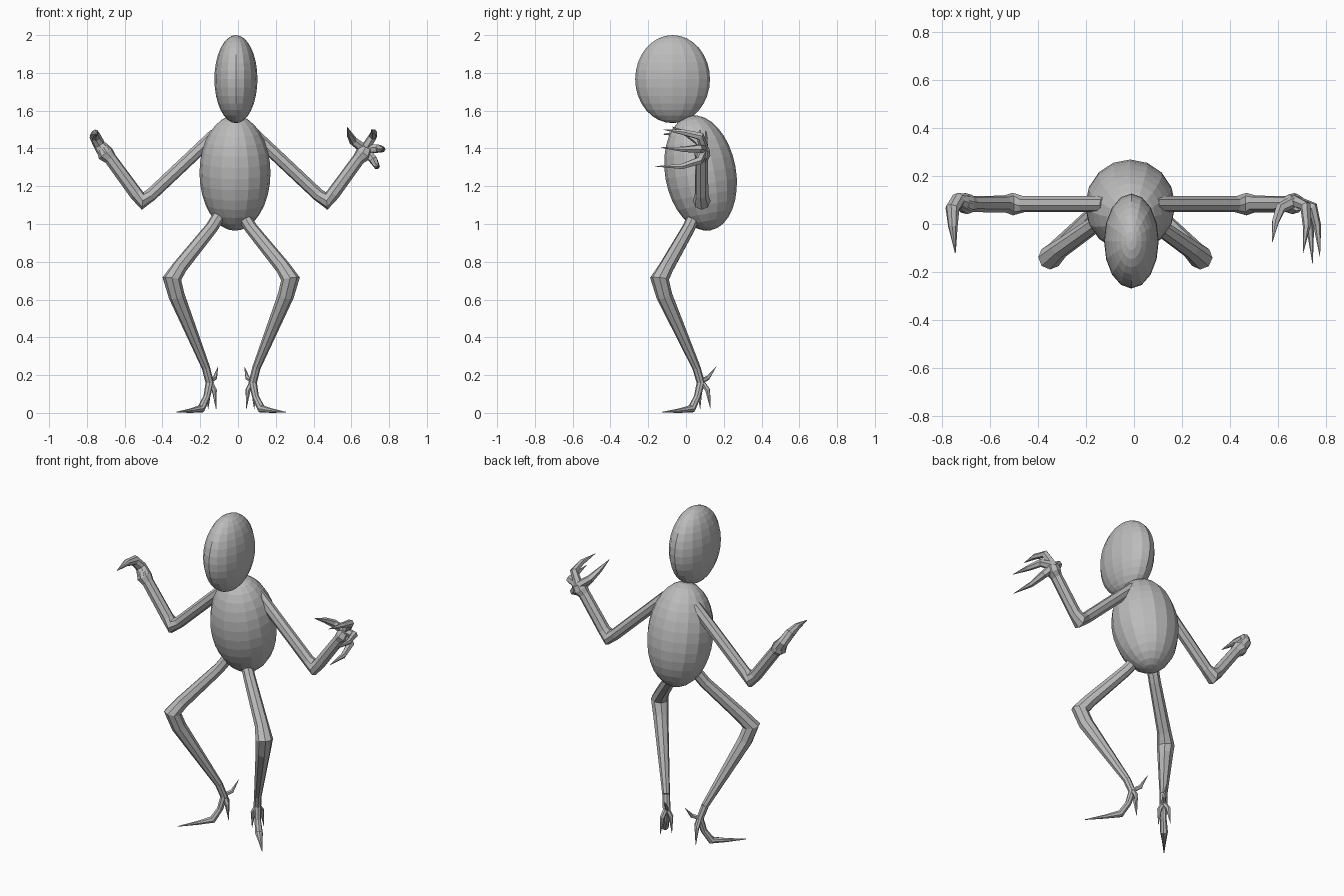
import bpy, bmesh, math
from mathutils import Vector

grey = bpy.data.materials.new("plain grey")
grey.diffuse_color = (0.5, 0.5, 0.5, 1)


def finish(name, bm):
    bmesh.ops.recalc_face_normals(bm, faces=bm.faces[:])
    me = bpy.data.meshes.new(name)
    bm.to_mesh(me)
    bm.free()
    me.materials.append(grey)
    ob = bpy.data.objects.new(name, me)
    bpy.context.collection.objects.link(ob)
    return ob


def ellipsoid(name, centre, radii, tilt=0):
    bm = bmesh.new()
    bmesh.ops.create_uvsphere(bm, u_segments=16, v_segments=16, radius=1)
    ob = finish(name, bm)
    ob.location, ob.scale = centre, radii
    ob.rotation_euler.x = math.radians(tilt)


def tube(name, pts, sides=8, mirror_x=None):
    """Faceted tube through (x, y, z, radius) points; mirror_x reflects it."""
    if mirror_x is not None:
        pts = [(2 * mirror_x - x, y, z, r) for x, y, z, r in pts]
    co = [Vector(p[:3]) for p in pts]
    bm = bmesh.new()
    rings, side = [], None
    for i, c in enumerate(co):
        t = Vector()
        if i > 0:
            t += (c - co[i - 1]).normalized()
        if i < len(co) - 1:
            t += (co[i + 1] - c).normalized()
        t.normalize()
        if side is None:
            side = t.orthogonal()
        side = (side - t * side.dot(t)).normalized()
        up = t.cross(side)
        rings.append([bm.verts.new(c + pts[i][3] * (
            math.cos(a) * side + math.sin(a) * up))
            for a in (2 * math.pi * k / sides for k in range(sides))])
    for a, b in zip(rings, rings[1:]):
        for k in range(sides):
            n = (k + 1) % sides
            bm.faces.new((a[k], a[n], b[n], b[k]))
    bm.faces.new(rings[0])
    bm.faces.new(rings[-1])
    return finish(name, bm)


# Head and leaning body
ellipsoid("head", (-0.011, -0.071, 1.767), (0.114, 0.198, 0.233))
ellipsoid("body", (-0.016, 0.077, 1.27), (0.188, 0.188, 0.308), 10)

# Arms (left side values, mirrored)
arm = [(-0.12, 0.083, 1.475, 0.034), (-0.46, 0.083, 1.155, 0.034),
       (-0.505, 0.083, 1.122, 0.047), (-0.54, 0.083, 1.16, 0.036),
       (-0.675, 0.083, 1.345, 0.034), (-0.70, 0.085, 1.37, 0.045),
       (-0.715, 0.09, 1.40, 0.036)]

# Legs with forward toe, mirrored
leg = [(-0.09, 0.05, 1.06, 0.034), (-0.14, 0.015, 0.98, 0.034),
       (-0.31, -0.105, 0.77, 0.04), (-0.35, -0.14, 0.71, 0.05),
       (-0.325, -0.115, 0.62, 0.043), (-0.17, 0.055, 0.24, 0.022)]
toe = [(-0.17, 0.055, 0.24, 0.022), (-0.15, 0.078, 0.16, 0.022),
       (-0.165, 0.06, 0.085, 0.018), (-0.195, 0.03, 0.022, 0.022),
       (-0.25, -0.035, 0.012, 0.012), (-0.325, -0.125, 0.004, 0.002)]

# Back spur and two hanging rear claws
spur = [(-0.155, 0.075, 0.165, 0.014), (-0.122, 0.115, 0.185, 0.012),
        (-0.106, 0.16, 0.245, 0.001)]
claw_in = [(-0.15, 0.08, 0.17, 0.014), (-0.125, 0.072, 0.12, 0.014),
           (-0.116, 0.075, 0.02, 0.001)]
claw_out = [(-0.15, 0.08, 0.17, 0.014), (-0.155, 0.115, 0.12, 0.014),
            (-0.158, 0.13, 0.02, 0.001)]

for label, arm_mid, leg_mid in (("left", None, None), ("right", -0.018, -0.036)):
    tube(label + "_arm", arm, 8, arm_mid)
    tube(label + "_leg", leg, 8, leg_mid)
    tube(label + "_front_toe", toe, 8, leg_mid)
    for part, pts in (("spur", spur), ("inner_claw", claw_in), ("outer_claw", claw_out)):
        tube(label + "_" + part, pts, 6, leg_mid)

# Closed hand, fingers in one hooked claw
tube("closed_hand", [(-0.70, 0.085, 1.375, 0.042), (-0.735, 0.098, 1.42, 0.032),
                     (-0.757, 0.065, 1.465, 0.03), (-0.755, -0.01, 1.48, 0.02),
                     (-0.745, -0.12, 1.475, 0.002)])

# Open hand with spread curved fingers: middle joints and tips
fingers = {
    "thumb": ((0.61, 0.065, 1.44), (0.59, 0.01, 1.475), (0.577, -0.075, 1.515)),
    "first_finger": ((0.715, 0.075, 1.465), (0.72, -0.01, 1.485), (0.705, -0.12, 1.50)),
    "second_finger": ((0.745, 0.07, 1.40), (0.765, -0.01, 1.395), (0.775, -0.135, 1.405)),
    "third_finger": ((0.72, 0.07, 1.335), (0.735, -0.02, 1.305), (0.745, -0.165, 1.305)),
}
for name, (knuckle, joint, tip) in fingers.items():
    tube("open_hand_" + name, [(0.67, 0.095, 1.395, 0.026), (*knuckle, 0.023),
                               (*joint, 0.016), (*tip, 0.001)], 6)
